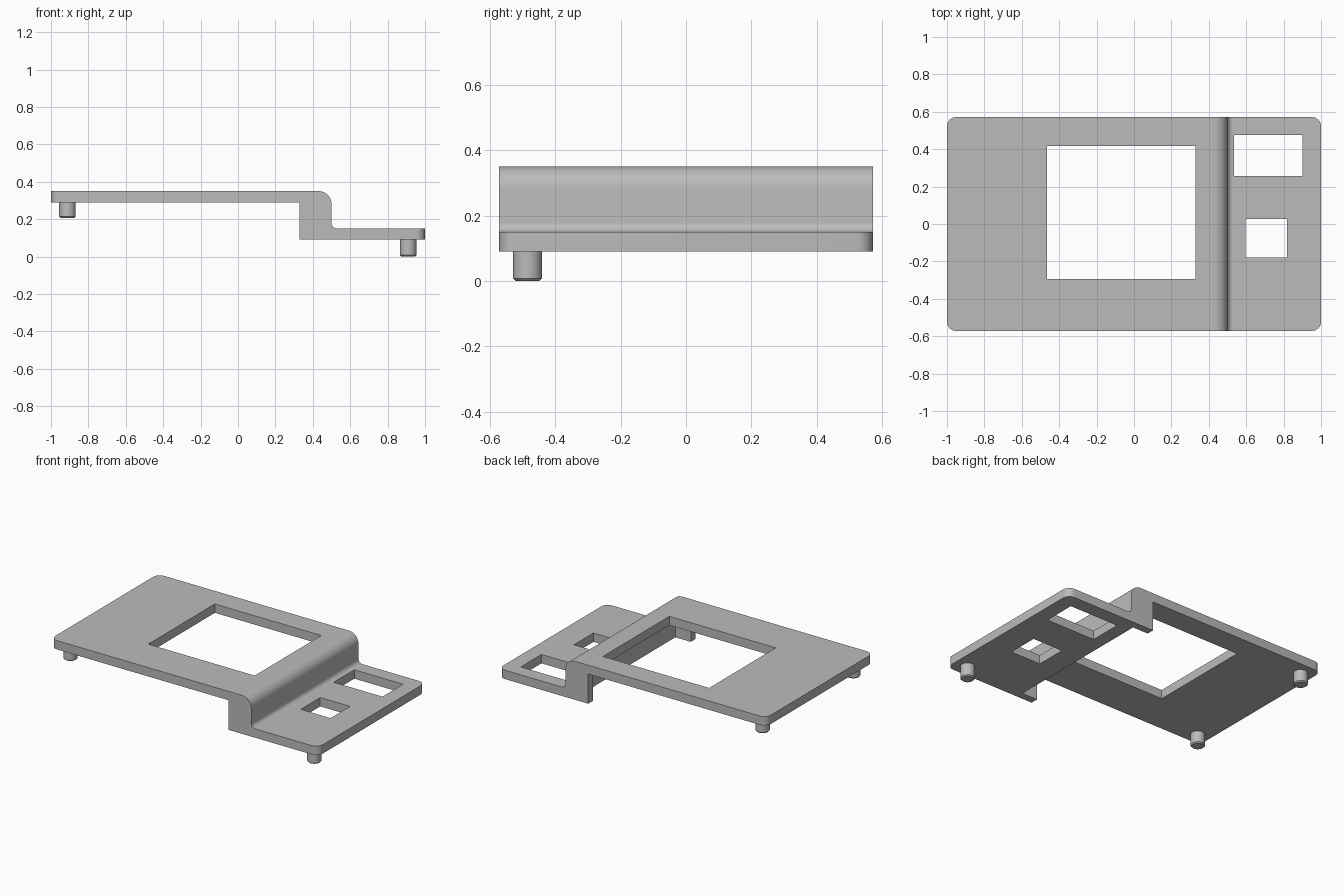
import bpy, bmesh
from math import cos, sin, pi, radians
from mathutils import Matrix

cube = bpy.data.objects.get("Cube")
if cube:
    bpy.data.objects.remove(cube, do_unlink=True)

grey = bpy.data.materials.new("light grey plastic")
grey.use_nodes = True
GREY = (0.5, 0.5, 0.5, 1)
grey.diffuse_color = GREY
grey.node_tree.nodes["Principled BSDF"].inputs["Base Color"].default_value = GREY

HALF = 0.572                   # half depth of the panel
LOW, STEP = 0.09, 0.15         # lower deck underside and top
UNDER, TOP = 0.29, 0.35        # upper deck underside and top


def make_object(name, bm):
    bmesh.ops.recalc_face_normals(bm, faces=bm.faces[:])
    mesh = bpy.data.meshes.new(name)
    bm.to_mesh(mesh)
    bm.free()
    obj = bpy.data.objects.new(name, mesh)
    bpy.context.collection.objects.link(obj)
    mesh.materials.append(grey)
    return obj


def activate(obj):
    bpy.ops.object.select_all(action='DESELECT')
    obj.select_set(True)
    bpy.context.view_layer.objects.active = obj


def smooth(obj):
    activate(obj)
    bpy.ops.object.shade_smooth_by_angle(angle=radians(30))


def arc(cx, cz, r, start, end, n=10):
    angles = [start + (end - start) * i / n for i in range(n + 1)]
    return [(cx + r * cos(a), cz + r * sin(a)) for a in angles]


def cut(obj, x, y, z):
    """Cut a box, given as ranges, out of the object."""
    bm = bmesh.new()
    bmesh.ops.create_cube(bm, size=1)
    for v in bm.verts:
        v.co = [(r[0] + r[1]) / 2 + c * (r[1] - r[0]) for r, c in zip((x, y, z), v.co)]
    cutter = make_object("cutter", bm)
    cutter.hide_render = True
    mod = obj.modifiers.new("cut", 'BOOLEAN')
    mod.operation, mod.solver, mod.object = 'DIFFERENCE', 'EXACT', cutter
    activate(obj)
    bpy.ops.object.modifier_apply(modifier=mod.name)
    bpy.data.objects.remove(cutter, do_unlink=True)


# Stepped panel: side profile extruded along y
profile = [(-1, TOP), (-1, UNDER), (0.33, UNDER), (0.33, LOW), (1, LOW), (1, STEP)]
profile += arc(0.53, STEP + 0.03, 0.03, 1.5 * pi, pi)
profile += arc(0.43, TOP - 0.07, 0.07, 0, pi / 2)
bm = bmesh.new()
side = bm.faces.new([bm.verts.new((x, -HALF, z)) for x, z in profile])
ext = bmesh.ops.extrude_face_region(bm, geom=[side])
for v in ext["geom"]:
    if isinstance(v, bmesh.types.BMVert):
        v.co.y = HALF

# Rounded outer corners
corners = [e for e in bm.edges
           if all(abs(v.co.x) > 0.99 for v in e.verts)
           and abs(e.verts[0].co.z - e.verts[1].co.z) > 0.01]
bmesh.ops.bevel(bm, geom=corners, offset=0.05, segments=8, profile=0.5,
                affect='EDGES')
panel = make_object("stepped_panel", bm)

# Hollow behind the riser, leaving a thin wall and two end ribs
cut(panel, (0.2, 0.445), (-HALF + 0.05, HALF - 0.05), (0, UNDER))
# Screen window and the two lower openings
cut(panel, (-0.465, 0.33), (-0.293, 0.417), (0.2, 0.5))
cut(panel, (0.535, 0.9), (0.257, 0.477), (0, 0.3))
cut(panel, (0.595, 0.818), (-0.18, 0.028), (0, 0.3))
smooth(panel)


# Locating pegs with chamfered tips
def peg(name, x, y, bottom, top, r=0.044, chamfer=0.007):
    bm = bmesh.new()
    bmesh.ops.create_cone(bm, cap_ends=True, segments=32, radius1=r, radius2=r,
                          depth=top - bottom,
                          matrix=Matrix.Translation((x, y, (top + bottom) / 2)))
    tip = [e for e in bm.edges if all(v.co.z < bottom + 0.001 for v in e.verts)]
    bmesh.ops.bevel(bm, geom=tip, offset=chamfer, segments=1, affect='EDGES')
    smooth(make_object(name, bm))


peg("back_upper_peg", -0.912, 0.485, 0.207, UNDER)
peg("front_upper_peg", -0.912, -0.485, 0.207, UNDER)
peg("front_lower_peg", 0.91, -0.485, 0, LOW)
